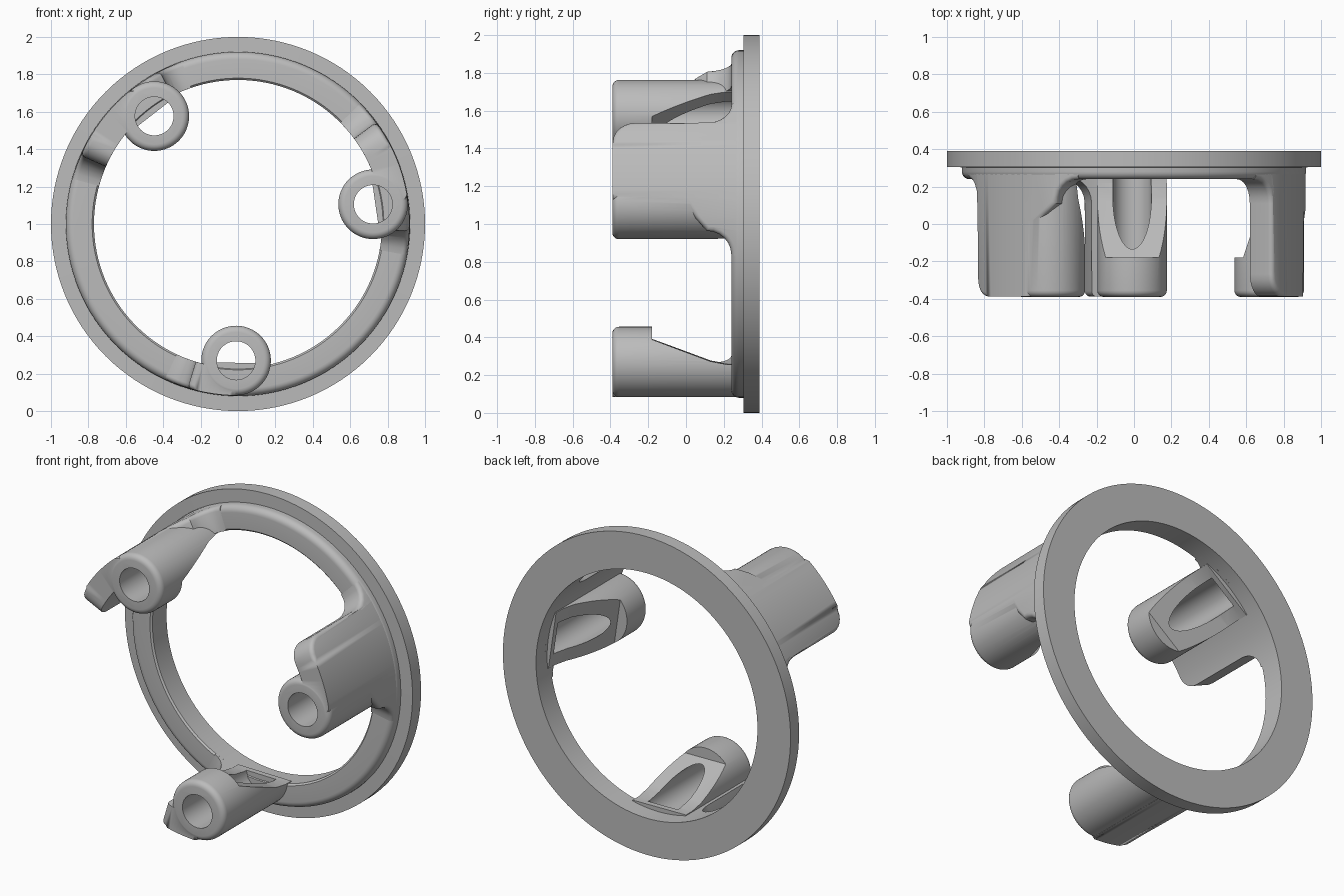
import bpy, bmesh
from math import cos, sin, pi, radians
from mathutils import Vector, Matrix

if "Cube" in bpy.data.objects:
    bpy.data.objects.remove(bpy.data.objects["Cube"])

grey = bpy.data.materials.new("plain grey")
grey.use_nodes = True
grey.diffuse_color = (0.5, 0.5, 0.5, 1)
grey.node_tree.nodes["Principled BSDF"].inputs["Base Color"].default_value = (0.5, 0.5, 0.5, 1)

FRONT, STEP, BACK = -0.39, 0.24, 0.39
R_IN, R_WALL, R_BOSS = 0.77, 0.917, 0.73


def polar(r, a, y):
    return Vector((r * cos(a), y, 1 + r * sin(a)))


def finish(name, bm):
    bmesh.ops.recalc_face_normals(bm, faces=bm.faces)
    mesh = bpy.data.meshes.new(name)
    bm.to_mesh(mesh)
    bm.free()
    mesh.materials.append(grey)
    ob = bpy.data.objects.new(name, mesh)
    bpy.context.collection.objects.link(ob)
    return ob


def smooth(ob):
    bpy.ops.object.select_all(action='DESELECT')
    ob.select_set(True)
    bpy.context.view_layer.objects.active = ob
    bpy.ops.object.shade_smooth_by_angle(angle=radians(32))


def loft(loops, closed):
    """Join equal-length vertex loops with quads; cap the ends if open."""
    bm = bmesh.new()
    rows = [[bm.verts.new(p) for p in loop] for loop in loops]
    n = len(rows[0])
    for i in range(len(rows) if closed else len(rows) - 1):
        a, b = rows[i], rows[(i + 1) % len(rows)]
        for j in range(n):
            k = (j + 1) % n
            bm.faces.new((a[j], a[k], b[k], b[j]))
    if not closed:
        bm.faces.new(rows[0])
        bm.faces.new(rows[-1])
    return bm, rows


def lathe(name, profile, steps=128):
    bm, _ = loft([[polar(r, 2 * pi * i / steps, y) for r, y in profile]
                  for i in range(steps)], True)
    smooth(finish(name, bm))


def arc(cx, cy, r, a0, a1, n=6):
    return [(cx + r * cos(radians(a0 + (a1 - a0) * i / n)),
             cy + r * sin(radians(a0 + (a1 - a0) * i / n))) for i in range(n + 1)]


def combine(ob, other, operation):
    mod = ob.modifiers.new(operation, 'BOOLEAN')
    mod.operation, mod.solver, mod.object = operation, 'EXACT', other
    bpy.context.view_layer.update()
    mesh = bpy.data.meshes.new_from_object(
        ob.evaluated_get(bpy.context.evaluated_depsgraph_get()))
    ob.modifiers.clear()
    ob.data = mesh
    bpy.data.objects.remove(other)


def cylinder(name, centre, r, y0, y1, rim=0):
    bm = bmesh.new()
    bmesh.ops.create_cone(bm, cap_ends=True, segments=64, radius1=r, radius2=r, depth=y1 - y0)
    bmesh.ops.transform(bm, verts=bm.verts, matrix=Matrix.Translation(
        centre + Vector((0, (y0 + y1) / 2, 0))) @ Matrix.Rotation(pi / 2, 4, 'X'))
    if rim:
        edges = [e for e in bm.edges if all(v.co.y < y0 + 0.01 for v in e.verts)]
        bmesh.ops.bevel(bm, geom=edges, offset=rim, segments=5, profile=0.5, affect='EDGES')
    return finish(name, bm)


def wall(name, angle, way, length, corner, flare):
    """Curved leg wall; its front edge runs along the arc as (distance, y)."""
    f = 0.13
    line = arc(-0.17 - f, STEP - f, f, 90, 0) if flare else []
    if flare:
        line += [(-0.1, 0.05), (-0.02, 0.0)]
    line += [(length * t / 12 - corner * t / 12, FRONT + 0.002) for t in range(12)]
    line += arc(length - corner, FRONT + 0.002 + corner, corner, -90, 0)
    line += arc(length + f + 0.001, STEP - f, f, 180, 90)
    loops = []
    for s, y in line:
        a = angle + way * s / R_WALL
        loops.append([polar(R_IN, a, 0.3), polar(R_IN, a, y),
                      polar(R_WALL, a, y), polar(R_WALL, a, 0.3)])
    bm, rows = loft(loops, False)
    edges = [bm.edges.get((rows[i][2], rows[i + 1][2])) for i in range(len(rows) - 1)]
    bmesh.ops.bevel(bm, geom=edges, offset=0.025, segments=4, profile=0.5, affect='EDGES')
    return finish(name, bm)


def relief(angle):
    """Sloped cutter that opens the inner side of a boss."""
    side = Vector((-sin(angle), 0, cos(angle))) * 0.19
    shape = [(0.4, -0.18), (0.61, -0.18), (0.725, 0.13), (0.742, 0.22), (0.742, 0.45), (0.4, 0.45)]
    bm, _ = loft([[polar(r, angle, y) + side * k for r, y in shape] for k in (-1, 1)], False)
    return finish("relief_cutter", bm)


# Mounting flange and the stepped collar in front of it
lathe("flange", [(R_IN, 0.3), (1, 0.305), (1, BACK), (R_IN, BACK)])
collar = [(R_IN, 0.31), (R_IN, STEP + 0.01), (R_IN + 0.01, STEP)]
collar += arc(0.92 - 0.04, STEP + 0.04, 0.04, -90, 0) + [(0.92, 0.31)]
lathe("collar", collar)

# Three posts: screw boss, leg wall, bore and sloped relief
posts = [("right_post", 8.3, 1, 0.45, 0.12, True),
         ("upper_post", 127.8, 1, 0.46, 0.1, True),
         ("lower_post", 269.2, -1, 0.26, 0.03, False)]
for name, degrees, way, length, corner, flare in posts:
    angle = radians(degrees)
    centre = polar(R_BOSS, angle, 0)
    post = cylinder(name, centre, 0.186, FRONT, 0.28, rim=0.035)
    combine(post, wall("leg_wall", angle, way, length, corner, flare), 'UNION')
    combine(post, relief(angle), 'DIFFERENCE')
    combine(post, cylinder("bore_cutter", centre, 0.103, -0.6, STEP + 0.005), 'DIFFERENCE')
    smooth(post)
